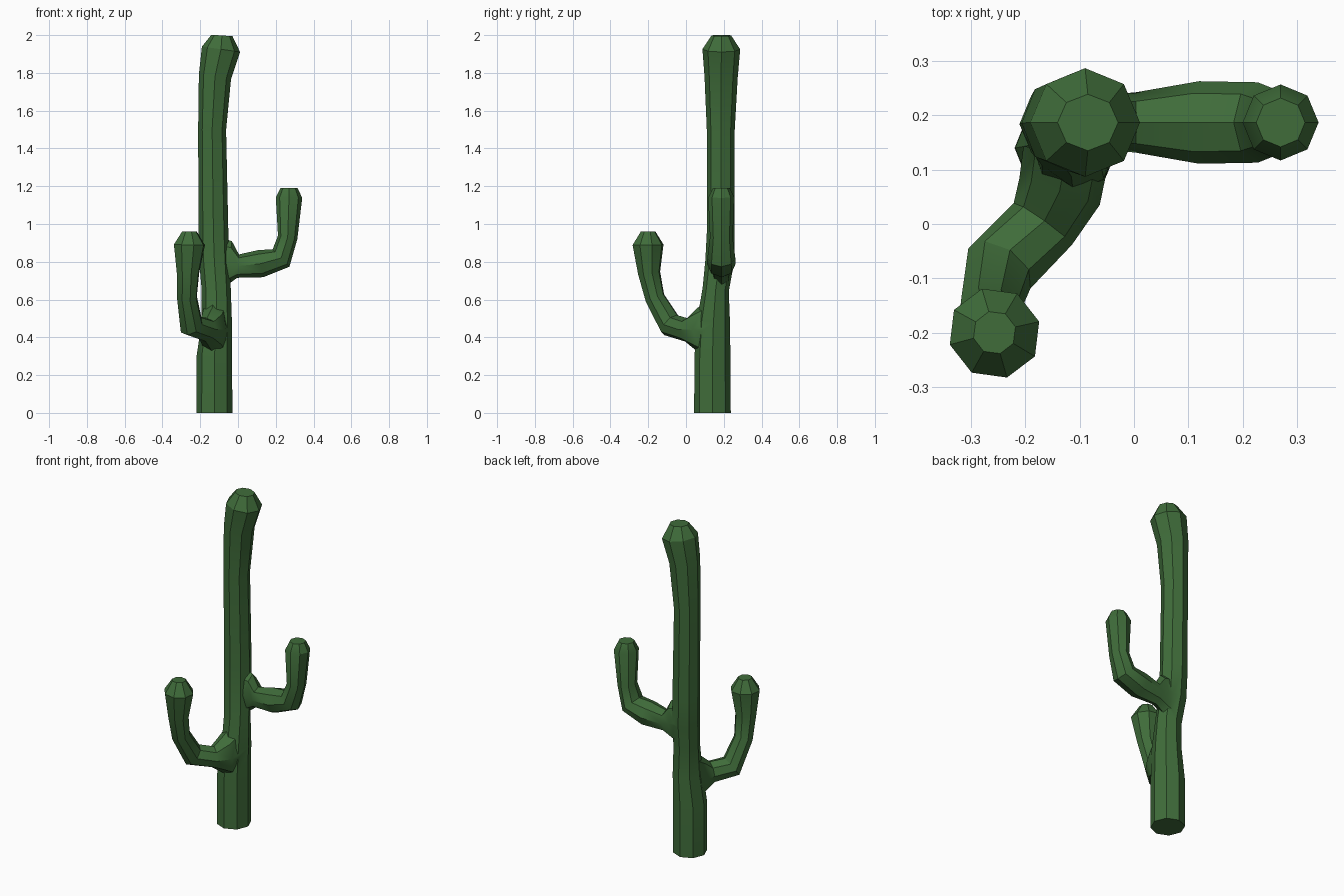
import bpy, bmesh, math
from mathutils import Vector

if "Cube" in bpy.data.objects:
    bpy.data.objects.remove(bpy.data.objects["Cube"])

green = bpy.data.materials.new("cactus green")
green.diffuse_color = (0.05, 0.15, 0.042, 1)
green.use_nodes = True
green.node_tree.nodes["Principled BSDF"].inputs["Base Color"].default_value = green.diffuse_color


def limb(name, side, rings, flat_start=True):
    """Eight-sided limb through rings of (x, y, z, radius sideways, radius in bend plane)."""
    side = Vector(side).normalized()
    pts = [Vector(r[:3]) for r in rings]
    bm = bmesh.new()
    loops = []
    for i, r in enumerate(rings):
        before = (pts[i] - pts[i - 1]).normalized() if i else None
        after = (pts[i + 1] - pts[i]).normalized() if i + 1 < len(pts) else None
        t = ((before or after) + (after or before)).normalized()
        if i == 0 and flat_start:
            t = Vector((0, 0, 1))
        v = (side - t * side.dot(t)).normalized()
        u = v.cross(t)
        loops.append([bm.verts.new(pts[i] + u * r[4] * math.cos(k * math.pi / 4)
                                   + v * r[3] * math.sin(k * math.pi / 4)) for k in range(8)])
    for a, b in zip(loops, loops[1:]):
        for k in range(8):
            n = (k + 1) % 8
            bm.faces.new((a[k], a[n], b[n], b[k]))
    bm.faces.new(loops[0][::-1])
    bm.faces.new(loops[-1])
    bmesh.ops.recalc_face_normals(bm, faces=bm.faces)
    me = bpy.data.meshes.new(name)
    bm.to_mesh(me)
    bm.free()
    me.materials.append(green)
    ob = bpy.data.objects.new(name, me)
    bpy.context.collection.objects.link(ob)
    return ob


# Trunk, leaning and thickening towards the tip
cactus = limb("cactus", (0, 1, 0), [
    (-0.125, 0.140, 0.00, 0.097, 0.095),
    (-0.125, 0.140, 0.30, 0.095, 0.094),
    (-0.112, 0.145, 0.48, 0.088, 0.080),
    (-0.115, 0.157, 0.65, 0.070, 0.077),
    (-0.125, 0.178, 0.80, 0.076, 0.080),
    (-0.130, 0.184, 0.95, 0.074, 0.079),
    (-0.137, 0.184, 1.50, 0.074, 0.074),
    (-0.122, 0.186, 1.78, 0.088, 0.086),
    (-0.090, 0.187, 1.925, 0.100, 0.102),
    (-0.085, 0.187, 1.998, 0.052, 0.056)])

# Right arm with its flared root
right_arm = limb("right_arm", (0, 1, 0), [
    (-0.120, 0.187, 0.79, 0.050, 0.150),
    (-0.048, 0.187, 0.79, 0.053, 0.120),
    (0.000, 0.187, 0.777, 0.055, 0.062),
    (0.120, 0.187, 0.790, 0.076, 0.073),
    (0.228, 0.187, 0.820, 0.074, 0.064),
    (0.263, 0.187, 0.930, 0.060, 0.052),
    (0.270, 0.187, 1.140, 0.070, 0.070),
    (0.270, 0.187, 1.190, 0.045, 0.045)], False)

# Front left arm with its flared root
left_arm = limb("left_arm", (0.87, -0.5, 0), [
    (-0.125, 0.130, 0.44, 0.080, 0.170),
    (-0.137, 0.060, 0.44, 0.078, 0.115),
    (-0.168, 0.000, 0.44, 0.066, 0.062),
    (-0.248, -0.082, 0.465, 0.068, 0.066),
    (-0.270, -0.165, 0.610, 0.055, 0.054),
    (-0.265, -0.195, 0.740, 0.062, 0.060),
    (-0.257, -0.201, 0.890, 0.086, 0.084),
    (-0.257, -0.200, 0.960, 0.040, 0.040)], False)

# Merge the arms into the trunk
bpy.context.view_layer.objects.active = cactus
cactus.select_set(True)
for arm in (right_arm, left_arm):
    mod = cactus.modifiers.new("merge", "BOOLEAN")
    mod.operation = "UNION"
    mod.solver = "EXACT"
    mod.object = arm
    bpy.ops.object.modifier_apply(modifier=mod.name)
    bpy.data.objects.remove(arm)

bpy.ops.object.select_all(action="DESELECT")
cactus.select_set(True)
bpy.ops.object.shade_smooth_by_angle(angle=math.radians(30))
